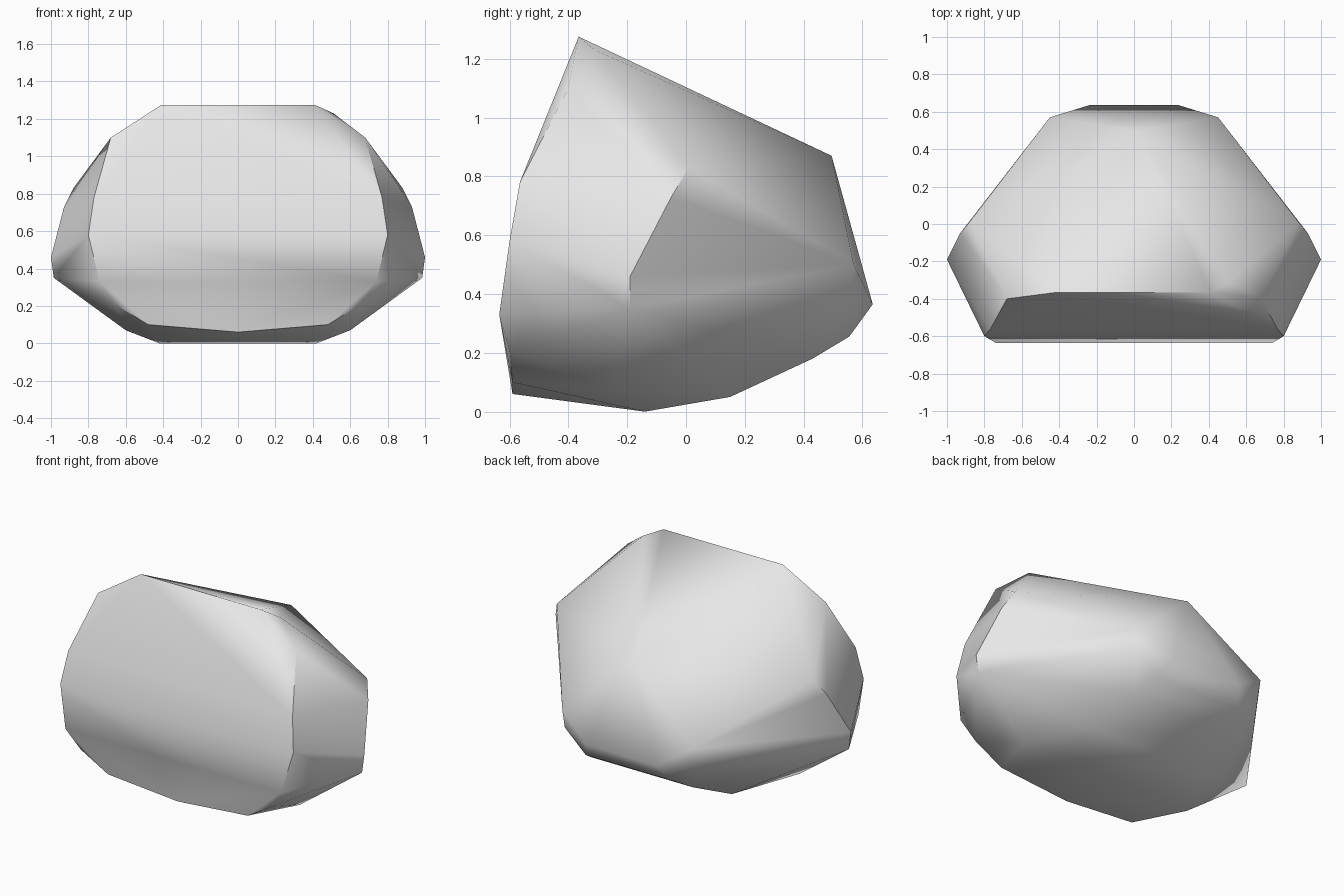
import bpy
import bmesh
import math

cube = bpy.data.objects.get("Cube")
if cube:
    bpy.data.objects.remove(cube, do_unlink=True)

# Corners of one half of the boulder, mirrored across x
front_rim = [(0.41, -0.365, 1.275), (0.68, -0.40, 1.10), (0.77, -0.565, 0.78),
             (0.80, -0.60, 0.58), (0.74, -0.635, 0.33), (0.66, -0.60, 0.21),
             (0.48, -0.59, 0.10)]
side_ridge = [(0.88, 0.01, 0.83), (0.93, -0.05, 0.73),
              (1.0, -0.19, 0.46), (0.985, -0.19, 0.35)]
back_corners = [(0.45, 0.57, 0.50), (0.44, 0.56, 0.39), (0.24, 0.635, 0.365)]
underside = [(0.30, 0.555, 0.255), (0.35, 0.43, 0.18), (0.42, 0.15, 0.05),
             (0.42, -0.14, 0.0), (0.60, -0.25, 0.07)]

# Single corners: back peak, front foot and a chipped top corner
single = [(0.02, 0.495, 0.87), (0.0, -0.59, 0.06), (0.51, -0.31, 1.23)]

points = list(single)
for x, y, z in front_rim + side_ridge + back_corners + underside:
    points += [(x, y, z), (-x, y, z)]

# Wrap the corners in a hull
bm = bmesh.new()
for p in points:
    bm.verts.new(p)
bmesh.ops.convex_hull(bm, input=bm.verts[:])
bmesh.ops.delete(bm, geom=[v for v in bm.verts if not v.link_faces], context='VERTS')
bmesh.ops.recalc_face_normals(bm, faces=bm.faces[:])
mesh = bpy.data.meshes.new("boulder")
bm.to_mesh(mesh)
bm.free()

boulder = bpy.data.objects.new("boulder", mesh)
bpy.context.collection.objects.link(boulder)

# Plain grey stone
stone = bpy.data.materials.new("grey_stone")
stone.use_nodes = True
grey = (0.8, 0.8, 0.8, 1.0)
stone.diffuse_color = grey
stone.node_tree.nodes["Principled BSDF"].inputs["Base Color"].default_value = grey
mesh.materials.append(stone)

# Soft facets with sharp main ridges
bpy.ops.object.select_all(action='DESELECT')
boulder.select_set(True)
bpy.context.view_layer.objects.active = boulder
bpy.ops.object.shade_smooth_by_angle(angle=math.radians(50))
